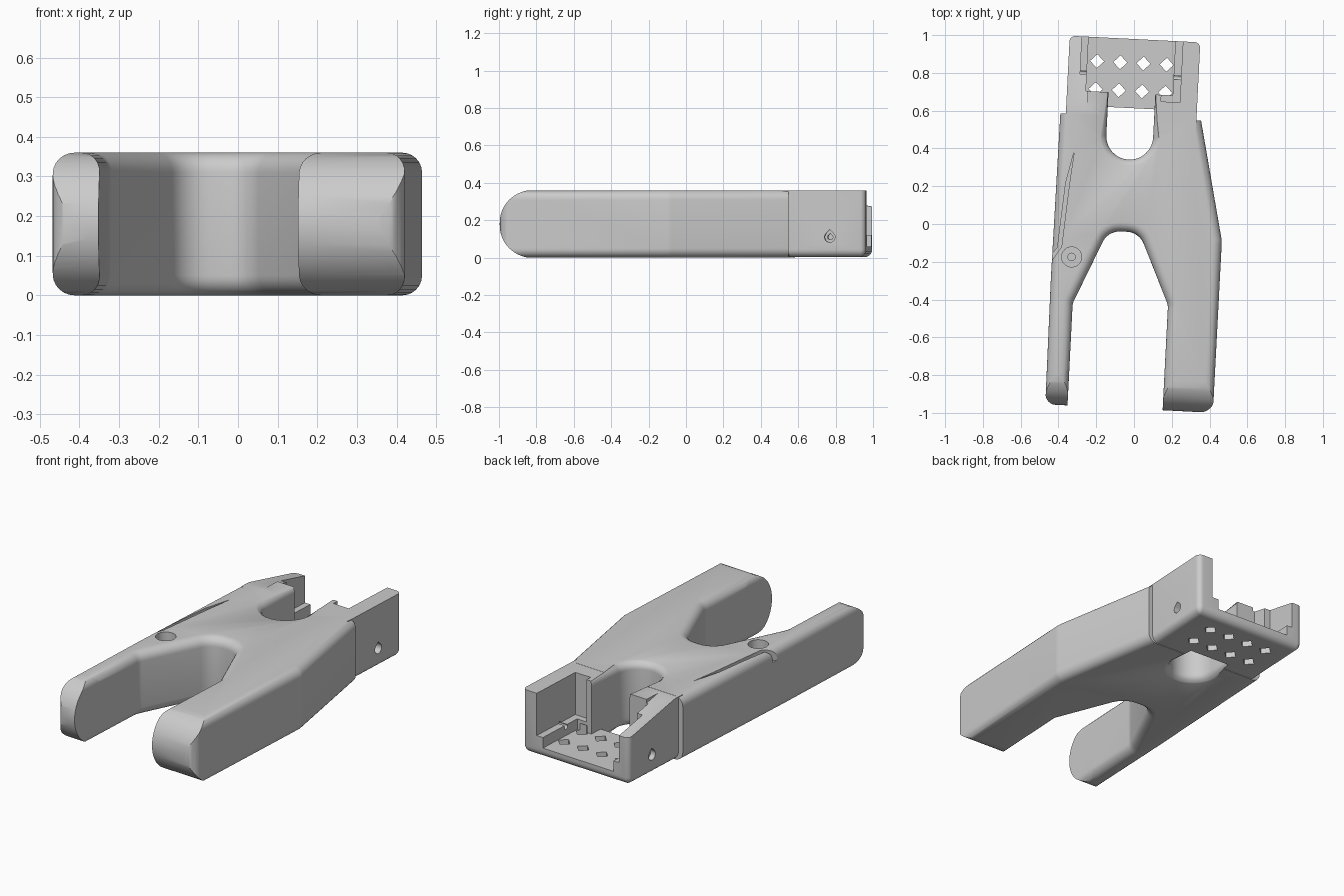
import bpy, bmesh, math
from mathutils import Vector, Matrix

if "Cube" in bpy.data.objects:
    bpy.data.objects.remove(bpy.data.objects["Cube"])

H = 0.36
grey = bpy.data.materials.new("plain grey")
grey.diffuse_color = (0.6, 0.6, 0.6, 1)
grey.use_nodes = True
grey.node_tree.nodes["Principled BSDF"].inputs["Base Color"].default_value = grey.diffuse_color


def finish(name, bm):
    bmesh.ops.recalc_face_normals(bm, faces=bm.faces)
    me = bpy.data.meshes.new(name)
    bm.to_mesh(me)
    bm.free()
    me.materials.append(grey)
    ob = bpy.data.objects.new(name, me)
    bpy.context.collection.objects.link(ob)
    return ob


def rounded(points, steps=6):
    """Replace each (x, y, radius) corner with an arc."""
    out = []
    n = len(points)
    for i, (x, y, r) in enumerate(points):
        p = Vector((x, y))
        if r == 0:
            out.append(p)
            continue
        a = (Vector(points[i - 1][:2]) - p).normalized()
        b = (Vector(points[(i + 1) % n][:2]) - p).normalized()
        half = a.angle(b) / 2
        d = r / math.tan(half)
        c = p + (a + b).normalized() * (r / math.sin(half))
        s, e = p + a * d - c, p + b * d - c
        turn = math.atan2(s.x * e.y - s.y * e.x, s.dot(e))
        for k in range(steps + 1):
            t = turn * k / steps
            out.append(c + Vector((s.x * math.cos(t) - s.y * math.sin(t),
                                   s.x * math.sin(t) + s.y * math.cos(t))))
    return out


def prism_bm(pts, z0, z1):
    bm = bmesh.new()
    lo = [bm.verts.new((p[0], p[1], z0)) for p in pts]
    hi = [bm.verts.new((p[0], p[1], z1)) for p in pts]
    n = len(pts)
    bm.faces.new(lo)
    bm.faces.new(hi)
    for i in range(n):
        j = (i + 1) % n
        bm.faces.new((lo[i], lo[j], hi[j], hi[i]))
    bmesh.ops.recalc_face_normals(bm, faces=bm.faces)
    return bm


def prism(name, pts, z0, z1):
    return finish(name, prism_bm(pts, z0, z1))


def side_prism(name, pts, x0, x1):
    """Extrude a (y, z) profile along x."""
    bm = prism_bm(pts, x0, x1)
    for v in bm.verts:
        y, z, x = v.co
        v.co = (x, y, z)
    return finish(name, bm)


def box(name, x0, x1, y0, y1, z0, z1):
    return prism(name, [(x0, y0), (x1, y0), (x1, y1), (x0, y1)], z0, z1)


def circle(cx, cy, r, n=24):
    return [(cx + r * math.cos(2 * math.pi * k / n), cy + r * math.sin(2 * math.pi * k / n)) for k in range(n)]


def teardrop(cy, cz, r):
    arc = [math.radians(135 + 270 * k / 16) for k in range(17)]
    return [(cy + r * math.cos(a), cz + r * math.sin(a)) for a in arc] + [(cy, cz + r * 1.41)]


def apply(target, tool, op):
    m = target.modifiers.new("cut", 'BOOLEAN')
    m.operation, m.solver, m.object = op, 'EXACT', tool
    dg = bpy.context.evaluated_depsgraph_get()
    dg.update()
    me = bpy.data.meshes.new_from_object(target.evaluated_get(dg))
    target.modifiers.clear()
    target.data = me
    bpy.data.objects.remove(tool)


# Forked body with filleted rims (arms run long, trimmed next)
outline = rounded([
    (-.419, .565, 0), (-.425, -.312, 0), (-.42, -1.1, 0), (-.303, -1.1, 0),
    (-.303, -.436, .08), (-.135, -.043, .10), (.03, -.043, .10),
    (.2015, -.42, .08), (.201, -1.1, 0), (.4675, -1.1, 0),
    (.469, -.066, .12), (.327, .565, 0)])
bm = prism_bm(outline, 0, H)
rim = [e for e in bm.edges if abs(e.verts[0].co.z - e.verts[1].co.z) < 1e-5
       and -1.09 < (e.verts[0].co.y + e.verts[1].co.y) / 2 < .56]
bmesh.ops.bevel(bm, geom=rim, offset=.05, segments=6, profile=.5, affect='EDGES', clamp_overlap=False)
body = finish("fork_body", bm)

# Half-round arm ends with rounded outer corners
end = [(-.795 + .182 * math.cos(a), .18 + .182 * math.sin(a))
       for a in [math.radians(90 + 180 * k / 32) for k in range(33)]]
apply(body, side_prism("end_envelope", end + [(1.2, -.002), (1.2, .362)], -1, 1), 'INTERSECT')
plan = rounded([(-.422, -.977, .055), (.470, -.977, .07), (.470, -.80, 0), (.6, -.70, 0),
                (.6, 1.2, 0), (-.6, 1.2, 0), (-.6, -.70, 0), (-.422, -.80, 0)])
apply(body, prism("plan_envelope", plan, -.1, .5), 'INTERSECT')

# Rear cradle block, rounded underneath
bm = prism_bm(rounded([(-.39, .53, 0), (.302, .53, 0), (.302, .978, .03), (-.39, .978, .03)]), .003, H - .001)
low = [e for e in bm.edges if max(v.co.z for v in e.verts) < .01
       and (e.verts[0].co.y + e.verts[1].co.y) / 2 > .54]
bmesh.ops.bevel(bm, geom=low, offset=.04, segments=5, profile=.5, affect='EDGES', clamp_overlap=False)
apply(body, finish("rear_cradle", bm), 'UNION')

# Cradle pocket: between ledges, then wider above them
apply(body, box("pocket_cut", -.29, .17, .69, 1.1, .06, .5), 'DIFFERENCE')
apply(body, box("upper_pocket_cut", -.325, .21, .78, 1.1, .12, .5), 'DIFFERENCE')
apply(body, box("pocket_side_cut", .11, .21, .655, 1.1, .12, .5), 'DIFFERENCE')
apply(body, side_prism("wall_slope_cut", [(.58, .362), (1.1, .245), (1.1, .5), (.58, .5)], -.5, -.28), 'DIFFERENCE')


# Flared U-shaped opening
def u_cut(name, levels, y_end):
    bm = bmesh.new()
    rings = []
    for z in levels:
        depth = max(0, min(z, H - z))
        f = .04 - math.sqrt(.04 ** 2 - (.04 - depth) ** 2) if depth < .04 else 0
        r = .124 + f
        pts = [(-.046 + r * math.cos(a), .463 + r * math.sin(a))
               for a in [math.radians(180 + 180 * k / 20) for k in range(21)]]
        pts += [(.078, y_end), (-.17, y_end)]
        rings.append([bm.verts.new((x, y, z)) for x, y in pts])
    for a, b in zip(rings, rings[1:]):
        for i in range(len(a)):
            j = (i + 1) % len(a)
            bm.faces.new((a[i], a[j], b[j], b[i]))
    bm.faces.new(rings[0])
    bm.faces.new(rings[-1])
    return finish(name, bm)


top = [.32, .33, .34, .35, .357, .365]
apply(body, u_cut("opening_cut", [-.005, .003, .01, .02, .03, .04] + top, .612), 'DIFFERENCE')
apply(body, u_cut("opening_rear_cut", [.06] + top, .72), 'DIFFERENCE')

# Diamond holes through the cradle floor
for i in range(4):
    for v in (.703, .851):
        apply(body, prism("diamond_cut", circle(-.239 + .123 * i, v, .037, 4), -.1, .1), 'DIFFERENCE')

# Screw holes through the cradle walls
for x0, x1, s0, s1 in ((.25, .6, .15, .4), (-.6, -.36, -.45, -.28)):
    apply(body, side_prism("wall_bore_cut", teardrop(.785, .11, .028), x0, x1), 'DIFFERENCE')
    apply(body, side_prism("wall_pin_cut", teardrop(.785, .11, .014), s0, s1), 'DIFFERENCE')


def span(a, b):
    return sorted((a, b))


# Arm ends: inner disc recess, horn slot, counterbored bolt holes
for inner, way, outer, bore in ((-.303, -1, -.42, .055), (.201, 1, .468, .20)):
    apply(body, side_prism("disc_recess_cut", circle(-.905, .18, .2, 40),
                           *span(inner - way * .05, inner + way * .021)), 'DIFFERENCE')
    slot = [(-.804 + .035 * math.cos(math.pi * k / 10), .19 + .035 * math.sin(math.pi * k / 10)) for k in range(11)]
    apply(body, side_prism("horn_slot_cut", slot + [(-.839, -.05), (-.769, -.05)],
                           *span(inner - way * .05, inner + way * .04)), 'DIFFERENCE')
    for v, z in ((-.878, .255), (-.734, .255), (-.878, .107), (-.734, .107)):
        apply(body, side_prism("bolt_head_cut", teardrop(v, z, .036),
                               *span(outer + way * .1, outer - way * bore)), 'DIFFERENCE')
        apply(body, side_prism("bolt_cut", teardrop(v, z, .018),
                               *span(outer + way * .1, inner - way * .05)), 'DIFFERENCE')
    apply(body, side_prism("centre_bolt_cut", circle(-.804, .18, .023, 16),
                           *span(outer + way * .1, inner - way * .05)), 'DIFFERENCE')

# Cable well and the groove leading from it
apply(body, prism("cable_well_cut", circle(-.321, -.191, .053, 32), .27, .5), 'DIFFERENCE')
apply(body, prism("cable_hole_cut", circle(-.321, -.191, .02, 16), .2, .3), 'DIFFERENCE')
groove = [(-.335, .37), (-.352, .20), (-.377, -.14), (-.46, -.27), (-.46, -.225), (-.398, -.145), (-.372, .20)]
apply(body, prism("cable_groove_cut", groove, .29, .5), 'DIFFERENCE')

# Slight turn of the whole part, then smooth shading with crisp edges
body.data.transform(Matrix.Rotation(math.radians(-2.9), 4, 'Z'))
bpy.context.view_layer.objects.active = body
body.select_set(True)
bpy.ops.object.shade_smooth_by_angle(angle=math.radians(30))
